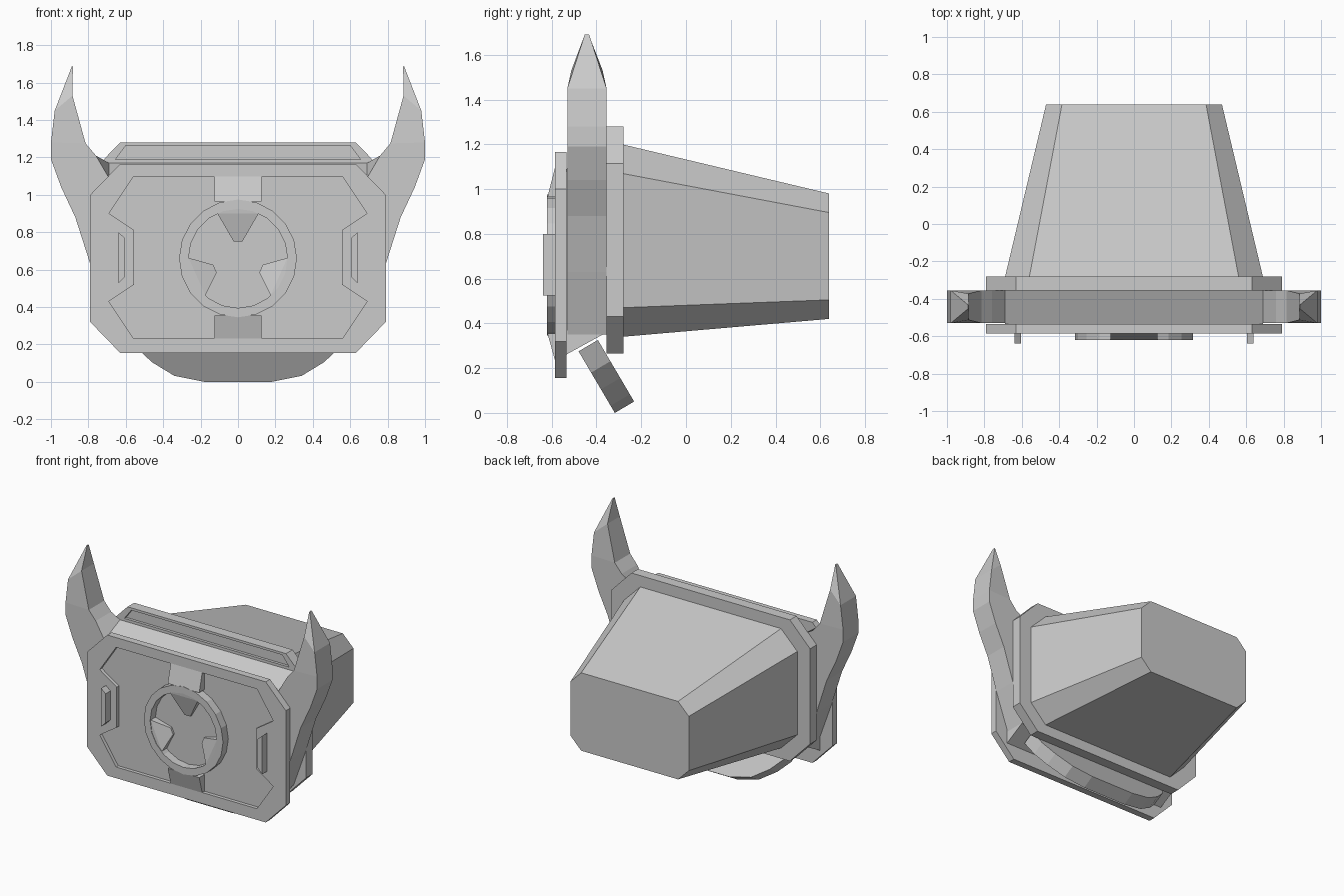
import bpy, bmesh, math

if "Cube" in bpy.data.objects:
    bpy.data.objects.remove(bpy.data.objects["Cube"])


def loft(name, sections):
    """Join equal-length rings of 3D points and cap both ends."""
    bm = bmesh.new()
    rings = [[bm.verts.new(p) for p in s] for s in sections]
    n = len(rings[0])
    for a, b in zip(rings, rings[1:]):
        for i in range(n):
            j = (i + 1) % n
            bm.faces.new((a[i], a[j], b[j], b[i]))
    bm.faces.new(rings[0][::-1])
    bm.faces.new(rings[-1])
    bmesh.ops.recalc_face_normals(bm, faces=bm.faces)
    mesh = bpy.data.meshes.new(name)
    bm.to_mesh(mesh)
    bm.free()
    ob = bpy.data.objects.new(name, mesh)
    bpy.context.collection.objects.link(ob)
    return ob


def ring_at(pts, y):
    return [(x, y, z) for x, z in pts]


def prism(name, pts, y0, y1):
    return loft(name, [ring_at(pts, y0), ring_at(pts, y1)])


def octagon(hw, cx, z0, zl, zh, z1):
    right = [(cx, z0), (hw, zl), (hw, zh), (cx, z1)]
    return right + [(-x, z) for x, z in reversed(right)]


def carve(target, cutter):
    cutter.hide_render = True
    mod = target.modifiers.new("carve", 'BOOLEAN')
    mod.object, mod.operation, mod.solver = cutter, 'DIFFERENCE', 'EXACT'
    bpy.context.view_layer.objects.active = target
    bpy.ops.object.modifier_apply(modifier=mod.name)
    bpy.data.objects.remove(cutter)


# tapered rear housing
loft("rear_housing", [ring_at(octagon(0.69, 0.56, 0.34, 0.47, 1.07, 1.20), -0.285),
                      ring_at(octagon(0.47, 0.385, 0.42, 0.505, 0.895, 0.98), 0.64)])

# rear flange with a shallow groove along its upper front
flange = prism("rear_flange", octagon(0.79, 0.63, 0.265, 0.43, 1.115, 1.28), -0.355, -0.28)
carve(flange, prism("groove_cutter", [(-0.655, 1.19), (0.655, 1.19), (0.60, 1.263), (-0.60, 1.263)],
                    -0.40, -0.335))

# sheared core between the two plates
loft("core", [[(x, -0.545, z) for x, z in ((-0.69, 0.255), (0.69, 0.255), (0.69, 1.085), (-0.69, 1.085))],
              [(x, -0.345, z) for x, z in ((-0.69, 0.365), (0.69, 0.365), (0.69, 1.175), (-0.69, 1.175))]])

# front plate with recessed panel
plate = prism("front_plate", octagon(0.79, 0.63, 0.155, 0.32, 1.0, 1.165), -0.585, -0.535)
half = [(0.56, 0.235), (0.69, 0.43), (0.555, 0.52), (0.555, 0.81), (0.69, 0.90), (0.56, 1.095)]
carve(plate, prism("panel_cutter", half + [(-x, z) for x, z in reversed(half)], -0.65, -0.56))

# round rim on the panel
CZ, N = 0.66, 20
bm = bmesh.new()
loops = []
for r, y in ((0.315, -0.555), (0.315, -0.62), (0.265, -0.62), (0.265, -0.555)):
    loops.append([bm.verts.new((r * math.cos(2 * math.pi * i / N), y, CZ + r * math.sin(2 * math.pi * i / N)))
                  for i in range(N)])
for k in range(4):
    a, b = loops[k], loops[(k + 1) % 4]
    for i in range(N):
        j = (i + 1) % N
        bm.faces.new((a[i], a[j], b[j], b[i]))
bmesh.ops.recalc_face_normals(bm, faces=bm.faces)
mesh = bpy.data.meshes.new("rim")
bm.to_mesh(mesh)
bm.free()
bpy.context.collection.objects.link(bpy.data.objects.new("rim", mesh))

# three inward prongs sloping down to the panel
for i, (deg, tip) in enumerate(((90, 0.09), (204, 0.135), (-24, 0.135))):
    a = math.radians(deg)

    def polar(r, s, y):
        return (r * math.cos(a) - s * math.sin(a), y, CZ + r * math.sin(a) + s * math.cos(a))
    loft(f"prong_{i + 1}", [
        [polar(0.275, -0.11, -0.555), polar(0.275, 0.11, -0.555), polar(0.275, 0.11, -0.618), polar(0.275, -0.11, -0.618)],
        [polar(0.24, -0.11, -0.555), polar(0.24, 0.11, -0.555), polar(0.24, 0.11, -0.615), polar(0.24, -0.11, -0.615)],
        [polar(tip, -0.023, -0.555), polar(tip, 0.023, -0.555), polar(tip, 0.023, -0.575), polar(tip, -0.023, -0.575)]])

# straps joining the rim to the plate edge
for name, z_edge, z_rim in (("upper_strap", 1.097, 0.965), ("lower_strap", 0.233, 0.355)):
    side = [(-0.555, z_edge), (-0.585, z_edge), (-0.619, z_rim), (-0.555, z_rim)]
    loft(name, [[(x, y, z) for y, z in side] for x in (-0.125, 0.125)])

# tilted chin slab
chin = [(0.18, 0.055), (0.34, 0.087), (0.46, 0.16), (0.54, 0.235), (0.58, 0.33)]
chin = [(-x, z) for x, z in chin[::-1]] + chin
down = math.radians(30.5)
slab = []
for depth in (0.0, 0.1):
    sec = []
    for x, z in chin:
        d = (z - 0.055) / math.cos(down)
        sec.append((x, -0.318 - d * math.sin(down) + depth * math.cos(down),
                    0.0 + d * math.cos(down) + depth * math.sin(down)))
    slab.append(sec)
loft("chin", slab)

# mirrored horns and side tabs
horn = [((0.69, 0.35), (0.60, 0.45)), ((0.79, 0.63), (0.62, 0.72)), ((0.87, 0.88), (0.64, 0.95)),
        ((0.945, 1.04), (0.69, 1.13)), ((1.0, 1.19), (0.76, 1.21)), ((1.0, 1.28), (0.815, 1.275)),
        ((0.98, 1.45), (0.885, 1.53))]
YM, YH = -0.4425, 0.0875
for label, s in (("left", -1), ("right", 1)):
    secs = []
    for k, ((xo, zo), (xi, zi)) in enumerate(horn):
        hi = 0.07 if k == len(horn) - 1 else YH
        shear = 0.04 if k == 3 else 0.0
        secs.append([(s * xo, YM - YH, zo), (s * xo, YM + YH, zo),
                     (s * xi, YM + hi, zi + shear), (s * xi, YM - hi, zi - shear)])
    secs.append([(s * 0.887, YM - 0.01, 1.69), (s * 0.887, YM + 0.01, 1.69),
                 (s * 0.883, YM + 0.01, 1.685), (s * 0.883, YM - 0.01, 1.685)])
    loft(f"{label}_horn", secs)
    prism(f"{label}_tab", [(s * 0.605, 0.56), (s * 0.64, 0.525), (s * 0.64, 0.80), (s * 0.605, 0.77)],
          -0.64, -0.57)
